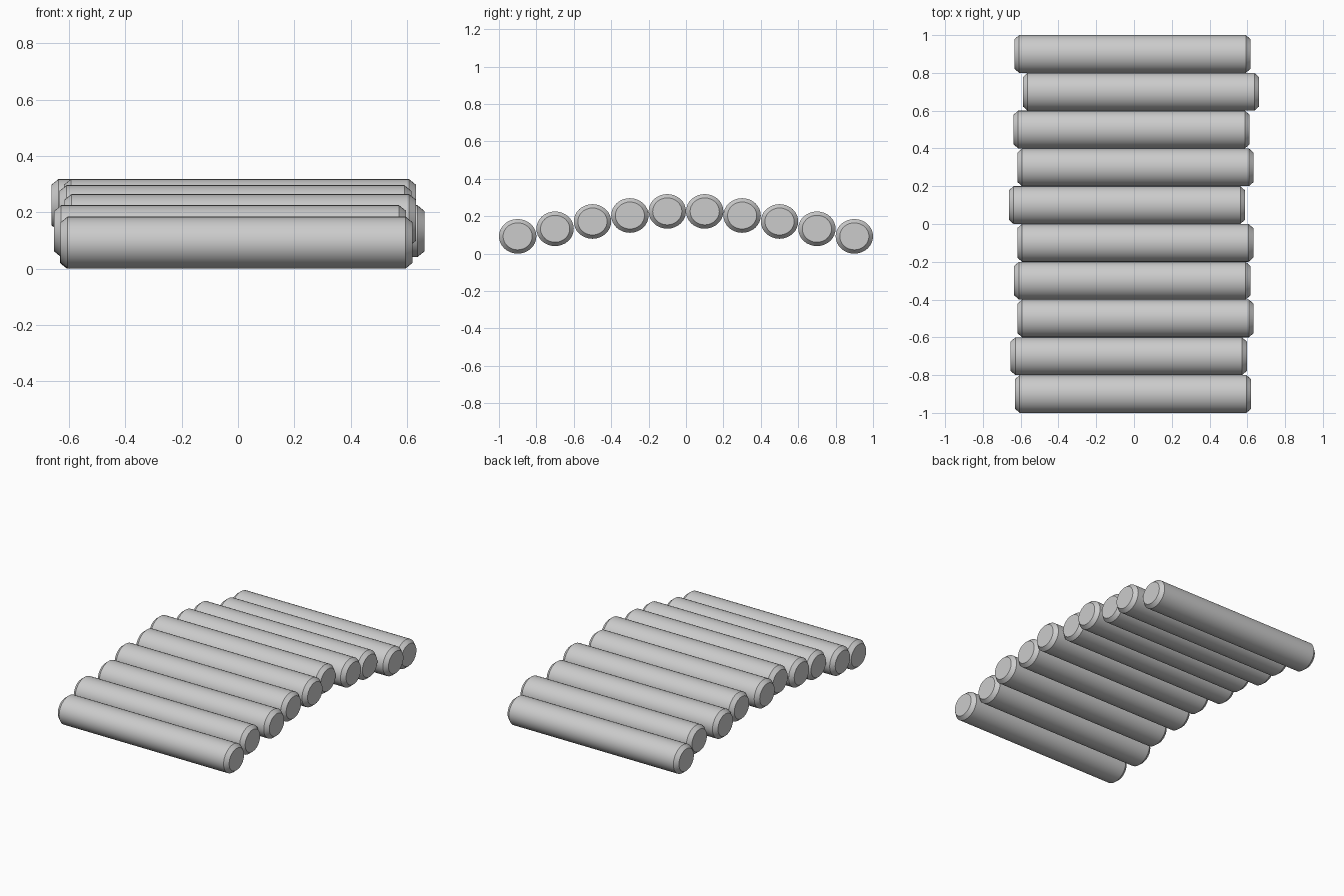
import bpy, bmesh, math

if "Cube" in bpy.data.objects:
    bpy.data.objects.remove(bpy.data.objects["Cube"])

LENGTH, CHAMFER = 1.25, 0.025
RY, RZ = 0.1, 0.0925          # slightly flattened log section
SIDES = 32
CAP = 0.78                    # end-cap size relative to the log

# Side-to-side shift of each log, front to back
SHIFTS = [-0.005, -0.028, 0.008, -0.009, 0.007, -0.0375, 0.008, -0.013, 0.037, -0.008]
# Arch heights from the outer log to the middle one
HEIGHTS = [0.0925, 0.133, 0.172, 0.204, 0.226]


def make_log(name, location):
    """Round log along x with chamfered ends."""
    h = LENGTH / 2
    profile = [(-h, CAP), (-h + CHAMFER, 1), (h - CHAMFER, 1), (h, CAP)]
    bm = bmesh.new()
    rings = []
    for x, s in profile:
        rings.append([bm.verts.new((x, s * RY * math.cos(a), s * RZ * math.sin(a)))
                      for a in (2 * math.pi * i / SIDES for i in range(SIDES))])
    for r0, r1 in zip(rings, rings[1:]):
        for i in range(SIDES):
            j = (i + 1) % SIDES
            bm.faces.new((r0[i], r0[j], r1[j], r1[i]))
    bm.faces.new(rings[0])
    bm.faces.new(rings[-1])
    bmesh.ops.recalc_face_normals(bm, faces=bm.faces)
    mesh = bpy.data.meshes.new(name)
    bm.to_mesh(mesh)
    bm.free()
    obj = bpy.data.objects.new(name, mesh)
    obj.location = location
    bpy.context.collection.objects.link(obj)
    bpy.ops.object.select_all(action='DESELECT')
    obj.select_set(True)
    bpy.context.view_layer.objects.active = obj
    bpy.ops.object.shade_smooth_by_angle(angle=math.radians(30))
    return obj


# Arched row of logs
for i, (shift, z) in enumerate(zip(SHIFTS, HEIGHTS + HEIGHTS[::-1])):
    make_log(f"log_{i + 1}", (shift, -0.9 + 0.2 * i, z))
